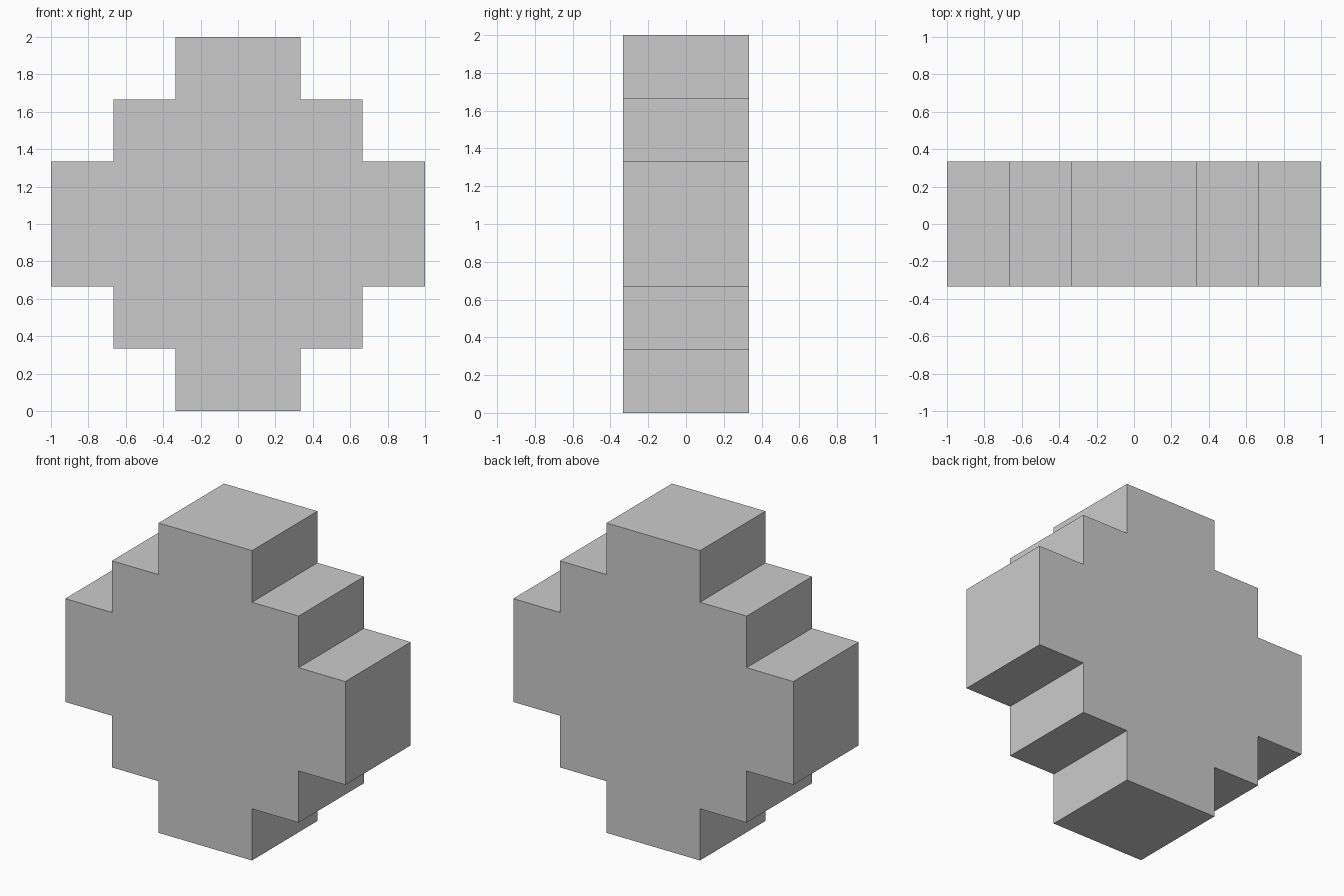
import bpy
import bmesh
from mathutils import Vector

if "Cube" in bpy.data.objects:
    bpy.data.objects.remove(bpy.data.objects["Cube"])

U = 1 / 3  # step size; the block is six steps wide and tall, two steps deep

# Stepped outline: one quarter, turned four times around the centre
quarter = [(3, 1), (2, 1), (2, 2), (1, 2), (1, 3)]
outline = []
for turn in range(4):
    outline += quarter
    quarter = [(-z, x) for x, z in quarter]

# Front face, extruded straight back
bm = bmesh.new()
face = bm.faces.new([bm.verts.new((x * U, -U, 1 + z * U)) for x, z in outline])
extruded = bmesh.ops.extrude_face_region(bm, geom=[face])
back = [v for v in extruded["geom"] if isinstance(v, bmesh.types.BMVert)]
bmesh.ops.translate(bm, verts=back, vec=Vector((0, 2 * U, 0)))

# Make sure the front is closed and all normals point outward
if not any(f.normal.y < -0.9 or f.calc_center_median().y < -U + 0.01 for f in bm.faces):
    bm.faces.new([v for v in bm.verts if v.co.y < 0])
bmesh.ops.recalc_face_normals(bm, faces=bm.faces)

mesh = bpy.data.meshes.new("stepped_block")
bm.to_mesh(mesh)
bm.free()
block = bpy.data.objects.new("stepped_block", mesh)
bpy.context.collection.objects.link(block)
